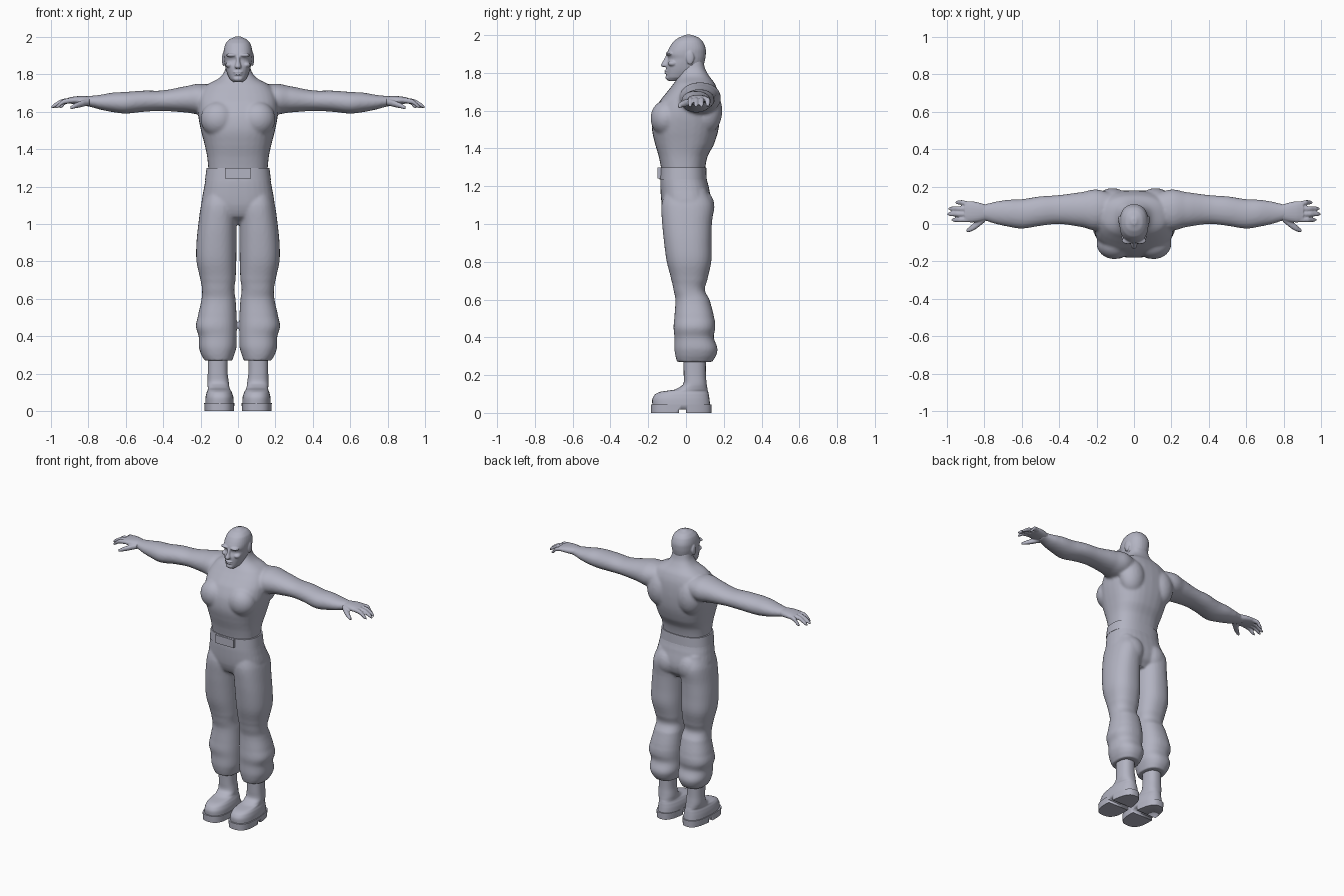
import bpy, bmesh, math
from mathutils import Matrix

grey = bpy.data.materials.new("lavender grey")
grey.diffuse_color = (0.45, 0.455, 0.54, 1)


def spline(rows, steps):
    """Catmull-Rom interpolation through the section rows."""
    out = []
    for i in range(len(rows) - 1):
        p = [rows[max(i - 1, 0)], rows[i], rows[i + 1], rows[min(i + 2, len(rows) - 1)]]
        for s in range(steps):
            t = s / steps
            out.append([0.5 * (2 * b + (c - a) * t + (2 * a - 5 * b + 4 * c - d) * t * t
                               + (3 * b - a - 3 * c + d) * t ** 3) for a, b, c, d in zip(*p)])
        # keep the position along the axis strictly linear
        for s in range(steps):
            out[i * steps + s][0] = p[1][0] + (p[2][0] - p[1][0]) * s / steps
    return out + [list(rows[-1])]


def loft(bm, rows, axis="z", power=2.3, n=32, steps=4, taper=0.0):
    """Rows are (position, low, high, low, high) bounds of rounded sections."""
    rings = []
    for p, a0, a1, b0, b1 in (spline(rows, steps) if steps > 1 else rows):
        ring = []
        for k in range(n):
            c, s = math.cos(2 * math.pi * k / n), math.sin(2 * math.pi * k / n)
            u = math.copysign(abs(c) ** (2 / power), c)
            v = math.copysign(abs(s) ** (2 / power), s)
            a = (a0 + a1) / 2 + (a1 - a0) / 2 * u * (1 - taper * (v + 1) / 2)
            b = (b0 + b1) / 2 + (b1 - b0) / 2 * v
            ring.append(bm.verts.new((a, b, p) if axis == "z" else (p, a, b)))
        rings.append(ring)
    for r, q in zip(rings, rings[1:]):
        for k in range(n):
            bm.faces.new((r[k], r[(k + 1) % n], q[(k + 1) % n], q[k]))
    bm.faces.new(rings[0][::-1])
    bm.faces.new(rings[-1])


def centred(rows):
    return [(z, -w, w, y0, y1) for z, w, y0, y1 in rows]


def ball(bm, centre, radii):
    bmesh.ops.create_uvsphere(bm, u_segments=24, v_segments=16, radius=1,
                              matrix=Matrix.Translation(centre) @ Matrix.Diagonal((*radii, 1)))


def box(bm, centre, size):
    bmesh.ops.create_cube(bm, size=1, matrix=Matrix.Translation(centre) @ Matrix.Diagonal((*size, 1)))


def finish(bm, name, mirror=False, voxel=0, smooth=0):
    bmesh.ops.recalc_face_normals(bm, faces=bm.faces)
    me = bpy.data.meshes.new(name)
    bm.to_mesh(me)
    bm.free()
    ob = bpy.data.objects.new(name, me)
    bpy.context.collection.objects.link(ob)
    me.materials.append(grey)
    bpy.context.view_layer.objects.active = ob
    ob.select_set(True)
    bpy.ops.object.shade_smooth_by_angle(angle=math.radians(40))
    ob.select_set(False)
    if mirror:
        ob.modifiers.new("mirror", "MIRROR")
    if voxel:
        m = ob.modifiers.new("blend", "REMESH")
        m.mode, m.voxel_size, m.use_smooth_shade = "VOXEL", voxel, True
    if smooth:
        m = ob.modifiers.new("soften", "SMOOTH")
        m.factor, m.iterations = 0.5, smooth
    return ob


# Torso with neck, chest, shoulder blades and arms
bm = bmesh.new()
loft(bm, centred([
    (1.28, .158, -.130, .100), (1.36, .165, -.145, .115), (1.42, .178, -.163, .148),
    (1.50, .198, -.180, .172), (1.58, .213, -.172, .180), (1.65, .213, -.140, .178),
    (1.70, .200, -.100, .170), (1.745, .165, -.065, .152), (1.78, .100, -.040, .125),
    (1.82, .070, -.025, .102), (1.88, .062, -.020, .090)]), power=2.5)
for s in (1, -1):
    ball(bm, (.105 * s, -.105, 1.56), (.095, .083, .095))
    ball(bm, (.115 * s, .115, 1.60), (.09, .077, .12))
    arm = [(.10, .000, .160, 1.60, 1.735), (.20, -.035, .185, 1.585, 1.750),
           (.27, -.018, .172, 1.595, 1.738), (.40, .000, .155, 1.604, 1.714),
           (.50, -.010, .148, 1.600, 1.713), (.60, -.025, .133, 1.590, 1.706),
           (.67, -.015, .130, 1.598, 1.702), (.74, .000, .120, 1.612, 1.690),
           (.80, .018, .106, 1.628, 1.684), (.83, .022, .106, 1.632, 1.682)]
    loft(bm, [(x * s, *r) for x, *r in arm], "x", power=2.1)
finish(bm, "torso_and_arms", voxel=.009, smooth=5)

# Hands: palm, four fingers and a thumb
bm = bmesh.new()
loft(bm, [(.79, .020, .104, 1.634, 1.682), (.83, .012, .115, 1.636, 1.684),
          (.87, .008, .122, 1.640, 1.682), (.905, .012, .122, 1.644, 1.676)], "x", n=20)
for base, y, tip in ((.024, .022, .975), (.052, .053, .998), (.080, .082, .992), (.107, .115, .955)):
    mid = (.89 + tip) / 2
    loft(bm, [(.885, base - .014, base + .014, 1.646, 1.674),
              (mid, y - .013, y + .013, 1.640, 1.667),
              (tip - .015, y - .011, y + .011, 1.622, 1.644),
              (tip, y - .005, y + .005, 1.618, 1.630)], "x", n=12)
loft(bm, [(.795, .010, .060, 1.634, 1.670), (.835, -.020, .030, 1.625, 1.660),
          (.870, -.040, -.006, 1.618, 1.646), (.895, -.044, -.026, 1.613, 1.630)], "x", n=12)
finish(bm, "hand", mirror=True, voxel=.005, smooth=1)

# Head with brow, nose, lips, chin and ears
bm = bmesh.new()
loft(bm, centred([
    (1.758, .026, -.095, -.030), (1.775, .045, -.103, .030), (1.81, .060, -.105, .075),
    (1.845, .069, -.104, .094), (1.875, .074, -.094, .102), (1.90, .077, -.101, .105),
    (1.93, .076, -.090, .104), (1.965, .066, -.068, .090), (1.987, .046, -.038, .068),
    (2.002, .014, -.002, .030)]), power=2.3)
loft(bm, centred([(1.832, .015, -.128, -.08), (1.842, .018, -.133, -.08),
                  (1.865, .011, -.120, -.08), (1.895, .009, -.106, -.08)]), n=16)
for s in (1, -1):
    ball(bm, (.033 * s, -.088, 1.902), (.032, .020, .010))
    ball(bm, (.045 * s, -.070, 1.850), (.022, .026, .016))
    ball(bm, (.077 * s, .022, 1.880), (.009, .021, .036))
for z, w in ((1.811, .026), (1.799, .022)):
    ball(bm, (0, -.103, z), (w, .012, .005))
ball(bm, (0, -.093, 1.776), (.026, .016, .015))
finish(bm, "head", voxel=.0045, smooth=2)

# Trousers: hips, seat and baggy legs
bm = bmesh.new()
loft(bm, centred([
    (1.00, .10, -.050, .090), (1.04, .165, -.105, .125), (1.10, .195, -.128, .138),
    (1.20, .181, -.136, .120), (1.25, .173, -.136, .108)]), power=2.5)
for s in (1, -1):
    ball(bm, (.085 * s, .065, 1.09), (.09, .086, .10))
    leg = [(1.18, .030, .175, -.110, .110), (1.10, .004, .198, -.130, .145),
           (1.00, .007, .212, -.126, .137), (.90, .008, .222, -.116, .135),
           (.80, .009, .222, -.102, .134), (.70, .013, .201, -.077, .112),
           (.65, .020, .192, -.066, .100), (.60, .013, .195, -.056, .125),
           (.50, .007, .216, -.062, .150), (.45, .006, .225, -.066, .155),
           (.40, .007, .210, -.061, .147), (.34, .008, .209, -.062, .167),
           (.30, .020, .196, -.056, .158), (.27, .030, .180, -.048, .140)]
    rows = [(z, *sorted((a * s, b * s)), c, d) for z, a, b, c, d in leg]
    loft(bm, rows, power=2.3)
finish(bm, "trousers", voxel=.008, smooth=4)

# Belt and buckle
bm = bmesh.new()
loft(bm, centred([(1.235, .176, -.140, .110), (1.30, .168, -.138, .107)]), power=2.5, n=48, steps=1)
finish(bm, "belt")
bm = bmesh.new()
box(bm, (0, -.138, 1.27), (.14, .024, .056))
finish(bm, "buckle")

# Boots: rounded upper with ankle shaft
bm = bmesh.new()
loft(bm, [(.04, .018, .180, -.178, .128), (.075, .020, .178, -.178, .124),
          (.100, .028, .172, -.162, .120), (.113, .036, .166, -.130, .117),
          (.123, .042, .165, -.060, .114), (.150, .045, .167, -.016, .110),
          (.20, .052, .165, -.012, .105), (.29, .052, .165, -.014, .105)], power=2.4, taper=.12)
finish(bm, "boot", mirror=True)

# Soles with a gap in front of the heel
bm = bmesh.new()
loft(bm, [(0, .014, .186, -.185, .134), (.044, .012, .188, -.186, .135)],
     power=2.7, n=48, steps=1, taper=.2)
sole = finish(bm, "sole")
bm = bmesh.new()
box(bm, (.1, -.018, 0), (.4, .036, .036))
cutter = finish(bm, "heel_gap_cutter")
cutter.hide_render = True
cutter.hide_set(True)
cut = sole.modifiers.new("heel gap", "BOOLEAN")
cut.operation, cut.object, cut.solver = "DIFFERENCE", cutter, "EXACT"
sole.modifiers.new("mirror", "MIRROR")
